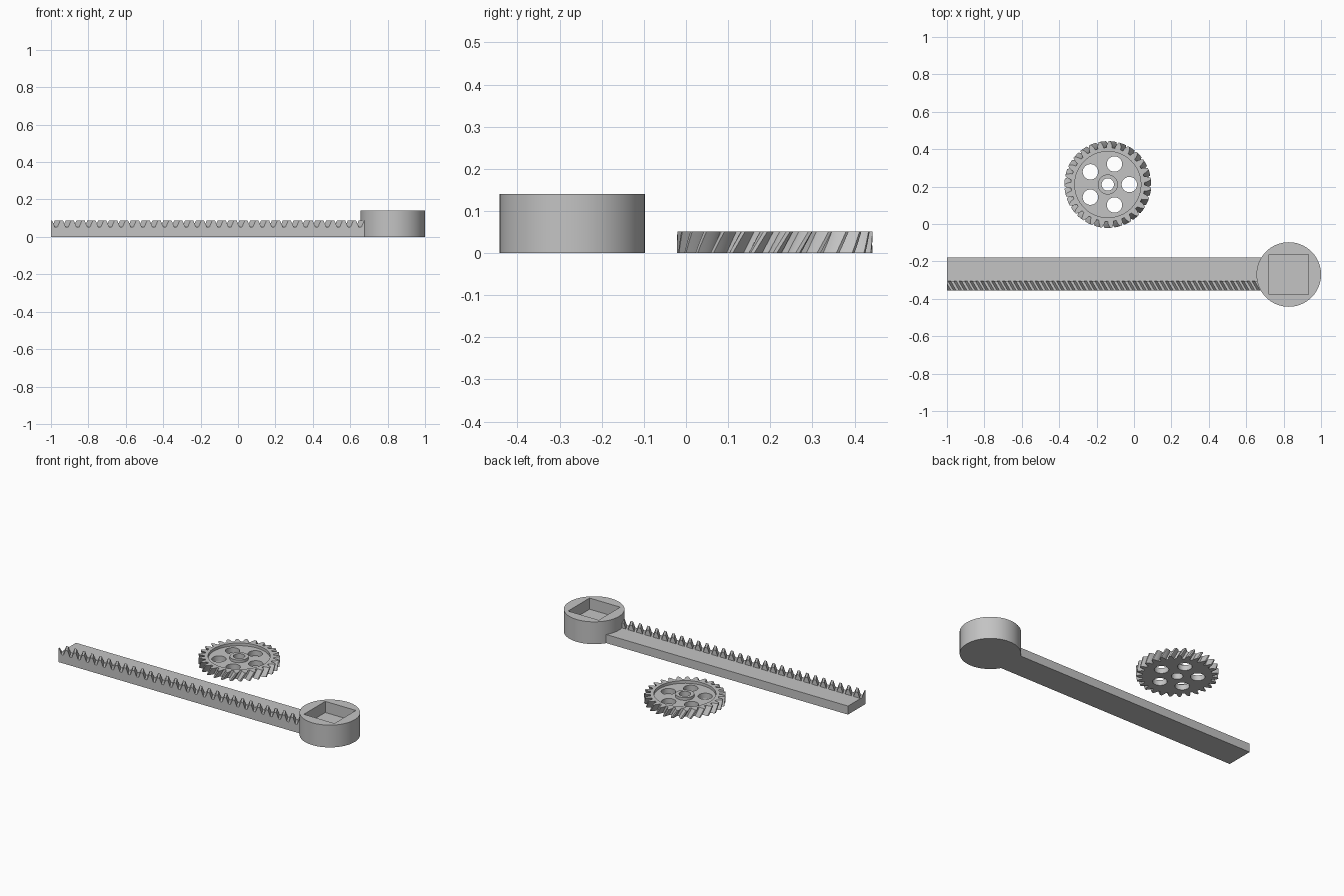
import bpy
import bmesh
from math import pi, sin, cos, tan, atan, acos, sqrt, radians

cube = bpy.data.objects.get("Cube")
if cube:
    bpy.data.objects.remove(cube, do_unlink=True)

# One plain grey for everything
grey = bpy.data.materials.new("plain_grey")
grey.use_nodes = True
COLOUR = (0.55, 0.55, 0.55, 1)
grey.diffuse_color = COLOUR
grey.node_tree.nodes["Principled BSDF"].inputs["Base Color"].default_value = COLOUR


def loft(name, layers):
    """Solid through a stack of matching point loops, capped at both ends."""
    bm = bmesh.new()
    rings = [[bm.verts.new(p) for p in layer] for layer in layers]
    n = len(rings[0])
    for lo, hi in zip(rings, rings[1:]):
        for i in range(n):
            j = (i + 1) % n
            bm.faces.new((lo[i], lo[j], hi[j], hi[i]))
    bm.faces.new(rings[0][::-1])
    bm.faces.new(rings[-1])
    bmesh.ops.recalc_face_normals(bm, faces=bm.faces)
    mesh = bpy.data.meshes.new(name)
    bm.to_mesh(mesh)
    bm.free()
    mesh.materials.append(grey)
    obj = bpy.data.objects.new(name, mesh)
    bpy.context.collection.objects.link(obj)
    return obj


def cylinder(name, x, y, r, z0, z1, sides=64):
    ring = [(x + r * cos(2 * pi * i / sides), y + r * sin(2 * pi * i / sides))
            for i in range(sides)]
    return loft(name, [[(px, py, z) for px, py in ring] for z in (z0, z1)])


def box(name, x0, x1, y0, y1, z0, z1):
    ring = [(x0, y0), (x1, y0), (x1, y1), (x0, y1)]
    return loft(name, [[(px, py, z) for px, py in ring] for z in (z0, z1)])


def combine(obj, tool, operation="DIFFERENCE"):
    """Apply a boolean, then throw the tool away."""
    mod = obj.modifiers.new("cut", "BOOLEAN")
    mod.operation = operation
    mod.solver = "EXACT"
    mod.object = tool
    tool.hide_render = True
    bpy.context.view_layer.objects.active = obj
    bpy.ops.object.modifier_apply(modifier=mod.name)
    bpy.data.objects.remove(tool, do_unlink=True)


def smooth(obj):
    bpy.ops.object.select_all(action="DESELECT")
    obj.select_set(True)
    bpy.context.view_layer.objects.active = obj
    bpy.ops.object.shade_smooth_by_angle(angle=radians(25))


# Shared tooth sizes
MODULE, WIDTH, HELIX, PRESSURE = 0.016, 0.051, radians(30), radians(20)
TEETH = 27

# Helical gear outline: involute teeth
GX, GY = -0.14, 0.211
pitch_r = MODULE * TEETH / 2
tip_r = pitch_r + MODULE
root_r = pitch_r - MODULE * 7 / 6
alpha = atan(tan(PRESSURE) / cos(HELIX))
base_r = pitch_r * cos(alpha)


def half_angle(r):
    a = acos(min(1, base_r / r))
    return pi / (2 * TEETH) * 0.97 + (tan(alpha) - alpha) - (tan(a) - a)


STEPS = 5
radii = [base_r + (tip_r - base_r) * i / STEPS for i in range(STEPS + 1)]
flank = [(root_r, half_angle(base_r))] + [(r, half_angle(r)) for r in radii]
outline = []
for t in range(TEETH):
    mid = 2 * pi * t / TEETH
    outline += [(r, mid - a) for r, a in flank]
    outline += [(r, mid + a) for r, a in reversed(flank)]

# Twist the outline upward
twist = WIDTH * tan(HELIX) / pitch_r
LAYERS = 4
layers = []
for k in range(LAYERS + 1):
    f = k / LAYERS
    layers.append([(GX + r * cos(a + twist * f), GY + r * sin(a + twist * f), WIDTH * f)
                   for r, a in outline])
gear = loft("helical_gear", layers)

# Recessed web around a raised hub, bore and round lightening holes
bore_r = 0.033
hole_r = (root_r - bore_r) / 4
hole_ring = bore_r + 2 * hole_r
recess = cylinder("recess_cutter", GX, GY, hole_ring + 1.5 * hole_r, WIDTH * 2 / 3, WIDTH + 0.1)
combine(recess, cylinder("hub_core", GX, GY, bore_r + hole_r / 2, 0, 1))
combine(gear, recess)
combine(gear, cylinder("bore_cutter", GX, GY, bore_r, -1, 1, 48))
for i in range(5):
    a = 2 * pi * i / 5
    combine(gear, cylinder("hole_cutter", GX + hole_ring * cos(a), GY + hole_ring * sin(a),
                           hole_r, -1, 1, 48))
smooth(gear)

# Toothed rack along the front of the bar
LEFT, RIGHT, FRONT, BACK = -1.0, 0.70, -0.355, -0.18
TOP = 0.0865
root_z = TOP - MODULE * 13 / 6
mt = MODULE / cos(HELIX)
pitch = pi * mt
tip_half = (pi / 2 - 2 * tan(PRESSURE)) * mt / 2
root_half = tip_half + 13 / 6 * mt * tan(PRESSURE)
centre = (LEFT + 0.68) / 2
COUNT = 17
profile = [(centre - (COUNT + 1) * pitch, 0)]
profile.append((profile[0][0], root_z))
for i in range(-COUNT, COUNT + 1):
    x = centre + i * pitch
    profile += [(x - root_half, root_z), (x - tip_half, TOP),
                (x + tip_half, TOP), (x + root_half, root_z)]
end = centre + (COUNT + 1) * pitch
profile += [(end, root_z), (end, 0)]
shift = WIDTH * tan(HELIX)
rack = loft("rack_teeth", [[(x + shift, FRONT, z) for x, z in profile],
                           [(x, FRONT + WIDTH, z) for x, z in profile]])
combine(rack, box("rack_trim", LEFT, RIGHT, -1, 1, -1, 1), "INTERSECT")

# Plain bar behind the teeth
box("rack_bar", LEFT, RIGHT, FRONT + WIDTH, BACK, 0, root_z + 0.002)

# Round end with a square pocket
HX, HY, HALF = 0.8275, -0.27, 0.1065
handle = cylinder("round_end", HX, HY, 0.1725, 0, 0.14, 96)
combine(handle, box("pocket_cutter", HX - HALF, HX + HALF, HY - HALF, HY + HALF, 0.07, 1))
smooth(handle)
